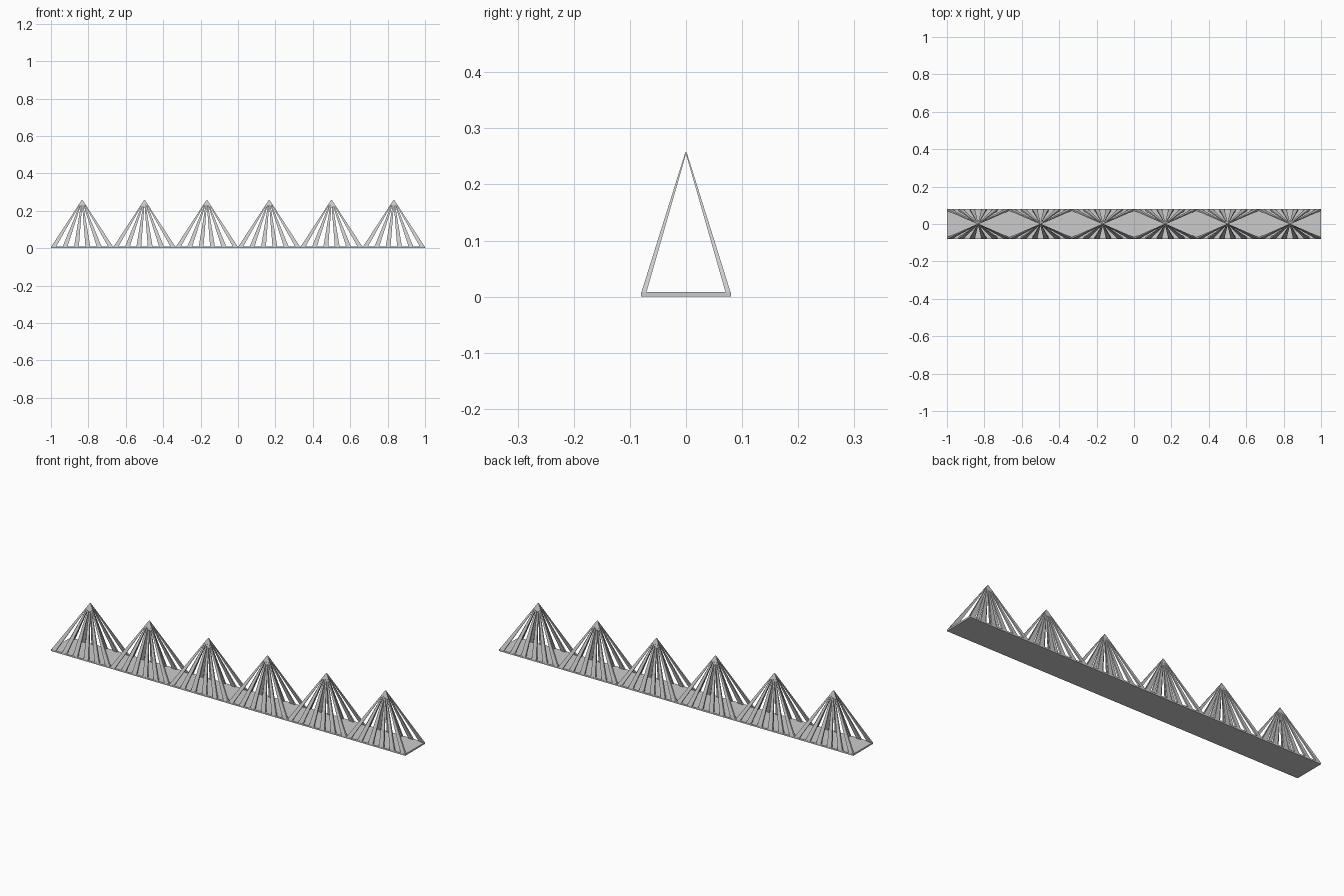
import bpy, bmesh
from mathutils import Vector

if "Cube" in bpy.data.objects:
    bpy.data.objects.remove(bpy.data.objects["Cube"])

PEAKS, RODS = 6, 6
PITCH = 2 / PEAKS
TOP = 0.258


def mesh_object(name, bm):
    bmesh.ops.recalc_face_normals(bm, faces=bm.faces)
    me = bpy.data.meshes.new(name)
    bm.to_mesh(me)
    bm.free()
    ob = bpy.data.objects.new(name, me)
    bpy.context.collection.objects.link(ob)
    return ob


def add_spoke(bm, foot, apex, w0, w1, t0, t1, side):
    """Flat tapered bar: w = width along x, t = thickness along y."""
    rings = []
    for p, w, t in ((foot, w0, t0), (apex, w1, t1)):
        rings.append([bm.verts.new(p + Vector((sx * w / 2, sy * t / 2, 0)))
                      for sx, sy in ((-1, -1), (1, -1), (1, 1), (-1, 1))])
    a, b = rings
    bm.faces.new(a)
    bm.faces.new(b)
    for i in range(4):
        j = (i + 1) % 4
        bm.faces.new((a[i], a[j], b[j], b[i]))


# base strip
bm = bmesh.new()
bmesh.ops.create_cube(bm, size=1)
for v in bm.verts:
    v.co = Vector((v.co.x * 2, v.co.y * 0.16, (v.co.z + 0.5) * 0.008))
mesh_object("base_strip", bm)

# fans of tapered spokes meeting at each peak
for k in range(PEAKS):
    cx = -1 + PITCH * (k + 0.5)
    bm = bmesh.new()
    for side in (-1, 1):
        for i in range(RODS):
            dx = (i / (RODS - 1) - 0.5) * (PITCH - 0.026)
            add_spoke(bm, Vector((cx + dx, side * 0.0755, 0.006)),
                      Vector((cx, 0, TOP)), 0.026, 0.004, 0.009, 0.002, side)
    mesh_object(f"spoke_fan_{k + 1}", bm)
